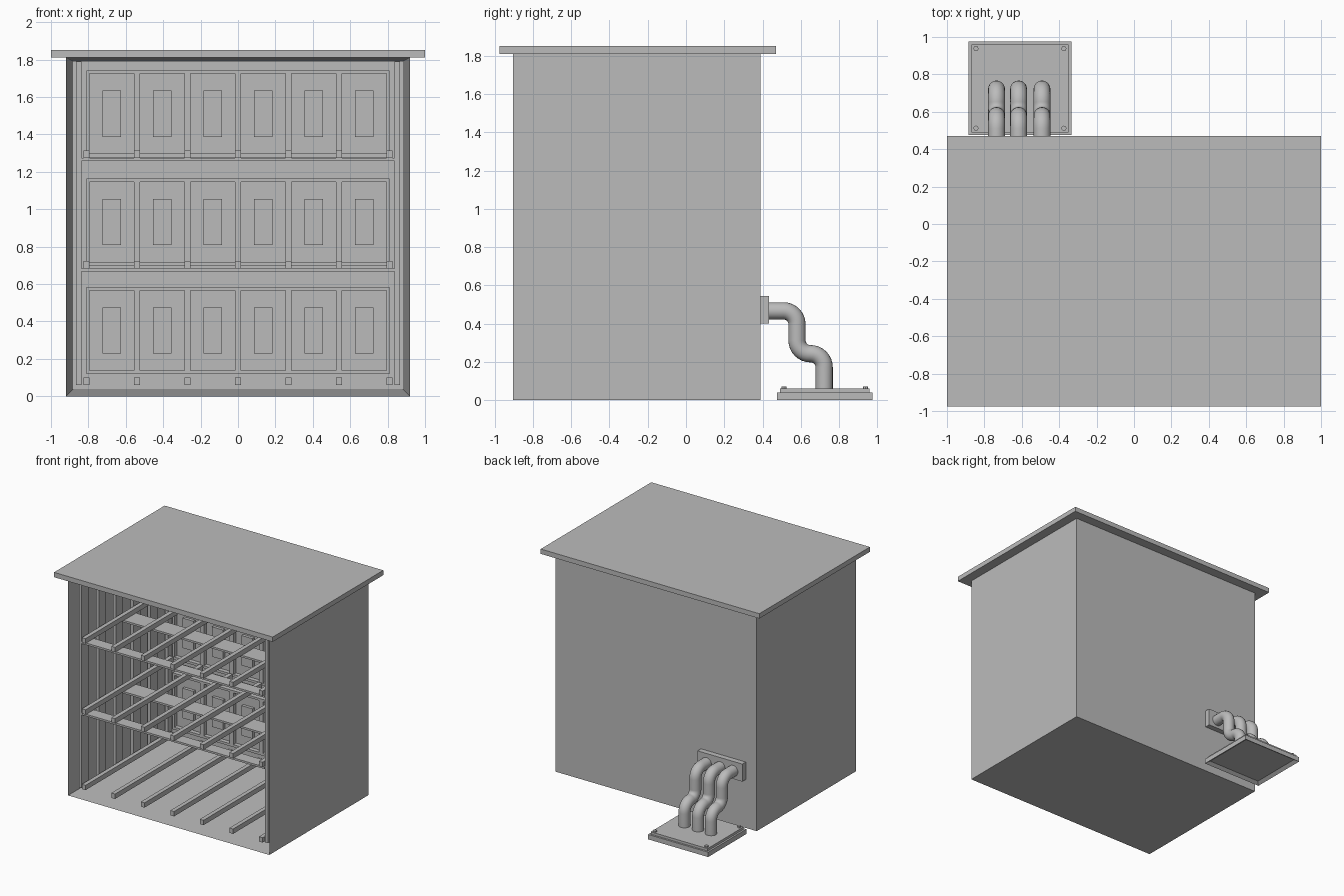
import bpy
import bmesh
import math
from mathutils import Vector

if "Cube" in bpy.data.objects:
    bpy.data.objects.remove(bpy.data.objects["Cube"])

grey = bpy.data.materials.new("plain grey")
grey.use_nodes = True
grey.diffuse_color = (0.5, 0.5, 0.5, 1)
grey.node_tree.nodes["Principled BSDF"].inputs["Base Color"].default_value = (0.5, 0.5, 0.5, 1)


def finish(name, bm):
    mesh = bpy.data.meshes.new(name)
    bmesh.ops.recalc_face_normals(bm, faces=bm.faces)
    bm.to_mesh(mesh)
    bm.free()
    mesh.materials.append(grey)
    obj = bpy.data.objects.new(name, mesh)
    bpy.context.collection.objects.link(obj)
    return obj


def add_box(bm, x, y, z):
    """Add a box given its (low, high) range on each axis."""
    verts = bmesh.ops.create_cube(bm, size=1)["verts"]
    for v in verts:
        v.co = [r[0] if c < 0 else r[1] for c, r in zip(v.co, (x, y, z))]
    return verts


def boxes(name, ranges):
    bm = bmesh.new()
    for r in ranges:
        add_box(bm, *r)
    return finish(name, bm)


def recessed_box(name, x, y, z, normal, rim, depth):
    """Box with one side inset and pushed inward."""
    bm = bmesh.new()
    add_box(bm, x, y, z)
    bmesh.ops.recalc_face_normals(bm, faces=bm.faces)
    normal = Vector(normal)
    face = max(bm.faces, key=lambda f: f.normal.dot(normal))
    bmesh.ops.inset_individual(bm, faces=[face], thickness=rim)
    bmesh.ops.translate(bm, verts=face.verts, vec=-normal * depth)
    return finish(name, bm)


# Cabinet shell, open at the front
FRONT, BACK, INNER = -0.905, 0.39, 0.335
shell = recessed_box("cabinet_shell", (-0.92, 0.92), (FRONT, BACK), (0, 1.81),
                     (0, -1, 0), 0.055, INNER - FRONT)
for v in shell.data.vertices:
    if 1.7 < v.co.z < 1.8:
        v.co.z = 1.79

boxes("roof", [((-1, 1), (-0.975, 0.47), (1.81, 1.85))])

# Upright ribs on both side walls
for side, sx in (("left", 1), ("right", -1)):
    x = sorted((sx * 0.838, sx * 0.865))
    boxes(side + "_wall_ribs",
          [(x, (FRONT + 0.06 + 0.225 * i, FRONT + 0.15 + 0.225 * i), (0.06, 1.79))
           for i in range(6)])


# Long rails, front to back, on the floor and on the shelves
def rails(name, z):
    boxes(name, [((0.27 * i - 0.017, 0.27 * i + 0.017), (-0.86, 0.29), (z, z + 0.04))
                 for i in range(-3, 4)])


rails("floor_rails", 0.06)
for name, z in (("lower", 0.668), ("upper", 1.257)):
    rails(name + "_shelf_rails", z + 0.016)
    boxes(name + "_shelf_planks",
          [((-0.838, 0.838), y, (z, z + 0.016))
           for y in ((-0.85, -0.75), (-0.36, -0.2), (0.19, 0.29))])

# Back wall panels: a frame per row with recessed cells and raised centres
for row, z in (("bottom", 0.118), ("middle", 0.698), ("top", 1.277)):
    frame, plates = [], []
    low, high = z + 0.02, z + 0.448
    y = (0.30, INNER)
    frame.append(((-0.81, 0.81), y, (z, low)))
    frame.append(((-0.81, 0.81), y, (high, z + 0.466)))
    for i in range(-3, 4):
        edge = 0.27 * i
        frame.append(((max(edge - 0.017, -0.81), min(edge + 0.017, 0.81)), y, (low, high)))
    for i in range(6):
        mid = 0.27 * (i - 2.5)
        plates.append(((mid - 0.05, mid + 0.05), (0.31, INNER), (z + 0.11, z + 0.357)))
    boxes(row + "_panel_frame", frame)
    boxes(row + "_panel_plates", plates)

# Pipe mounts: wall plate and floor base hollow underneath
boxes("pipe_wall_plate", [((-0.82, -0.41), (BACK, 0.435), (0.4, 0.545))])
recessed_box("pipe_base", (-0.885, -0.335), (0.475, 0.975), (0, 0.04), (0, 0, -1), 0.04, 0.02)
boxes("pipe_base_top", [((-0.87, -0.35), (0.49, 0.96), (0.04, 0.06))])

bm = bmesh.new()
for x in (-0.845, -0.375):
    for y in (0.512, 0.938):
        ret = bmesh.ops.create_cone(bm, cap_ends=True, segments=8,
                                    radius1=0.014, radius2=0.014, depth=0.012)
        bmesh.ops.translate(bm, verts=ret["verts"], vec=(x, y, 0.066))
finish("base_bolts", bm)


# Bent pipes swept along a path with rounded elbows
def elbow(center, radius, start, end, steps=8):
    return [(center[0] + radius * math.cos(math.radians(start + (end - start) * i / steps)),
             center[1] + radius * math.sin(math.radians(start + (end - start) * i / steps)))
            for i in range(steps + 1)]


R = 0.07
path = [(0.42, 0.467)]
path += elbow((0.58 - R, 0.467 - R), R, 90, 0)
path += elbow((0.58 + R, 0.243 + R), R, 180, 270)
path += elbow((0.722 - R, 0.243 - R), R, 90, 0)
path.append((0.722, 0.055))

for name, x in (("right", -0.735), ("middle", -0.617), ("left", -0.492)):
    bm = bmesh.new()
    rings = []
    for i, (y, z) in enumerate(path):
        a, b = path[max(i - 1, 0)], path[min(i + 1, len(path) - 1)]
        along = Vector((0, b[0] - a[0], b[1] - a[1])).normalized()
        if i == 0:
            along = Vector((0, 1, 0))
        across = along.cross(Vector((1, 0, 0)))
        ring = []
        for k in range(20):
            t = math.tau * k / 20
            ring.append(bm.verts.new(Vector((x, y, z)) + 0.045 * (
                math.cos(t) * Vector((1, 0, 0)) + math.sin(t) * across)))
        rings.append(ring)
    for r, s in zip(rings, rings[1:]):
        for k in range(20):
            n = (k + 1) % 20
            bm.faces.new((r[k], r[n], s[n], s[k]))
    bm.faces.new(rings[0])
    bm.faces.new(rings[-1])
    pipe = finish(name + "_pipe", bm)
    bpy.ops.object.select_all(action="DESELECT")
    pipe.select_set(True)
    bpy.context.view_layer.objects.active = pipe
    bpy.ops.object.shade_smooth_by_angle()
